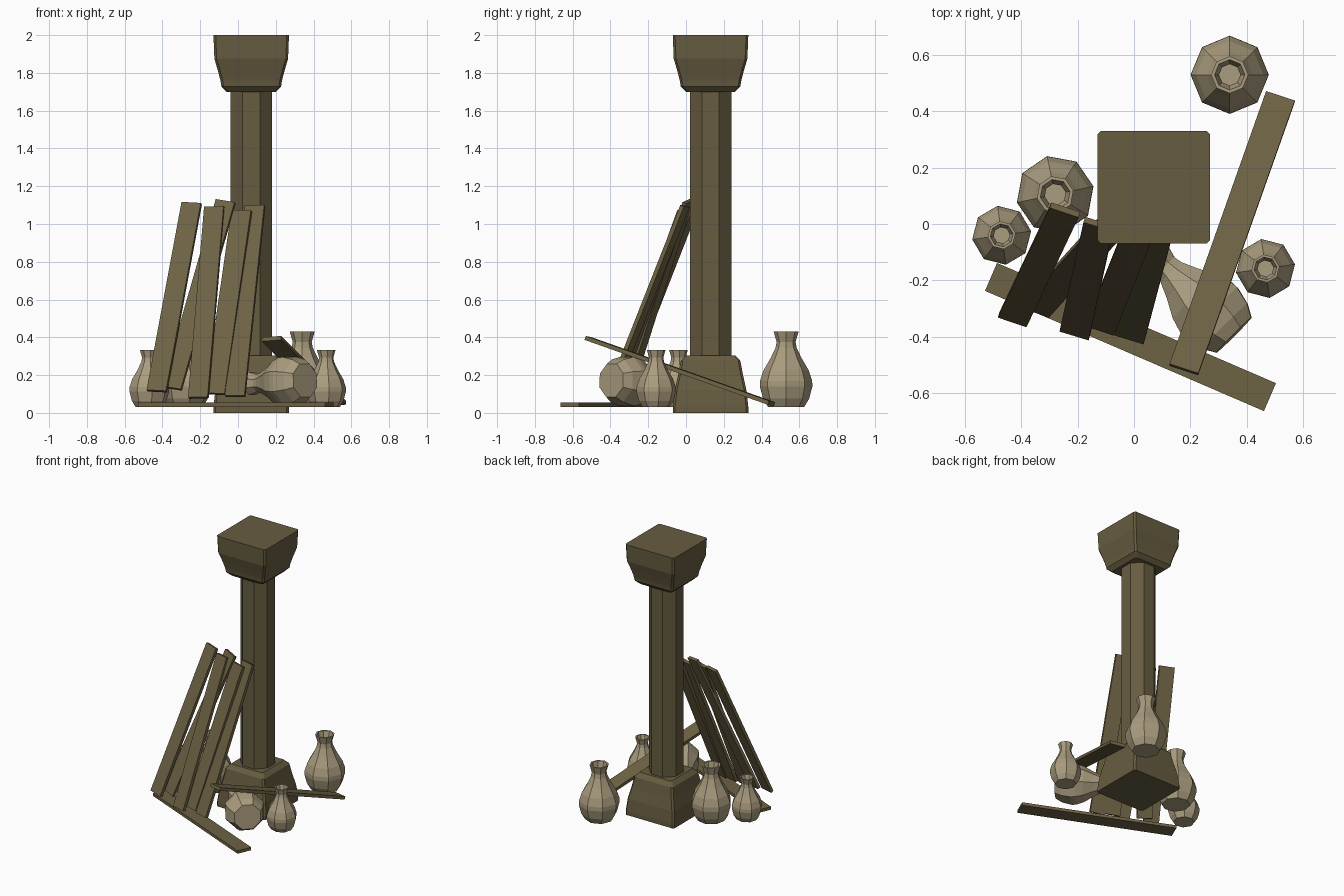
import bpy, bmesh, math
from mathutils import Vector, Matrix

if "Cube" in bpy.data.objects:
    bpy.data.objects.remove(bpy.data.objects["Cube"])


def material(name, rgb):
    m = bpy.data.materials.new(name)
    m.diffuse_color = (*rgb, 1)
    m.use_nodes = True
    m.node_tree.nodes["Principled BSDF"].inputs["Base Color"].default_value = m.diffuse_color
    return m


STONE = material("olive_stone", (0.135, 0.108, 0.052))
WOOD = material("brown_wood", (0.155, 0.122, 0.058))
CLAY = material("pale_clay", (0.40, 0.335, 0.21))


def loft(name, rings, mat, matrix=Matrix()):
    """Skin a stack of equal-sized rings and cap both ends."""
    bm = bmesh.new()
    loops = [[bm.verts.new(matrix @ Vector(p)) for p in ring] for ring in rings]
    n = len(loops[0])
    for a, b in zip(loops, loops[1:]):
        for i in range(n):
            j = (i + 1) % n
            bm.faces.new((a[i], a[j], b[j], b[i]))
    bm.faces.new(loops[0][::-1])
    bm.faces.new(loops[-1])
    me = bpy.data.meshes.new(name)
    bmesh.ops.recalc_face_normals(bm, faces=bm.faces)
    bm.to_mesh(me)
    bm.free()
    me.materials.append(mat)
    ob = bpy.data.objects.new(name, me)
    bpy.context.collection.objects.link(ob)
    return ob


def chamfered_square(h, z, c=0.012):
    q = [(h, h - c), (h - c, h), (c - h, h), (-h, h - c),
         (-h, c - h), (c - h, -h), (h - c, -h), (h, c - h)]
    return [(x, y, z) for x, y in q]


def octagon(r, z, turn=0.0):
    return [(r * math.cos(turn + i * math.pi / 4),
             r * math.sin(turn + i * math.pi / 4), z) for i in range(8)]


# Column: tapered base, octagonal shaft, flared capital
AT = Matrix.Translation((0.07, 0.13, 0))
BASE = [(0.20, 0), (0.20, 0.03), (0.19, 0.12), (0.172, 0.20), (0.158, 0.275), (0.13, 0.305)]
CAPITAL = [(0.13, 1.70), (0.158, 1.728), (0.163, 1.76), (0.176, 1.81), (0.195, 1.875), (0.20, 2.0)]
loft("column_base", [chamfered_square(h, z) for h, z in BASE], STONE, AT)
loft("column_shaft", [octagon(0.11 / math.cos(math.pi / 8), z, math.pi / 8)
                      for z in (0.29, 1.71)], STONE, AT)
loft("column_capital", [chamfered_square(h, z) for h, z in CAPITAL], STONE, AT)

# Pots: one lathed profile, outside then back down the inside
OUTER = [(0.095, 0), (0.122, 0.045), (0.139, 0.11), (0.138, 0.14), (0.12, 0.195),
         (0.082, 0.26), (0.056, 0.315), (0.05, 0.345), (0.066, 0.40)]
INNER = [(r - 0.012, max(z, 0.012)) for r, z in reversed(OUTER)]


def pot(name, loc, scale=1.0, turn=0.0, axis=(0, 0, 1)):
    rot = Vector((0, 0, 1)).rotation_difference(Vector(axis)).to_matrix().to_4x4()
    m = Matrix.Translation(loc) @ rot @ Matrix.Scale(scale, 4)
    loft(name, [octagon(r, z, math.radians(turn)) for r, z in OUTER + INNER], CLAY, m)


pot("large_pot_back", (0.34, 0.53, 0.03))
pot("large_pot_left", (-0.28, 0.105, 0.03), 1.0, 12)
pot("small_pot_left", (-0.47, -0.04, 0.03), 0.76, 8)
pot("small_pot_right", (0.467, -0.158, 0.03), 0.76, 8)
pot("fallen_pot", (0.355, -0.395, 0.172), 1.0, 22, (-0.7, 0.7, -0.04))


# Planks: box from end a to end b, with a given width direction
def plank(name, a, b, across, width=0.108, thick=0.022):
    a, b = Vector(a), Vector(b)
    along = (b - a).normalized()
    across = Vector(across)
    across = (across - along * across.dot(along)).normalized()
    up = along.cross(across)
    rings = []
    for p in (a, b):
        rings.append([p + across * (sx * width / 2) + up * (sy * thick / 2)
                      for sx, sy in ((-1, -1), (1, -1), (1, 1), (-1, 1))])
    loft(name, rings, WOOD)


plank("ground_plank", (-0.508, -0.188, 0.043), (0.483, -0.615, 0.043), (0.4, 0.92, 0))
plank("sloping_plank", (0.177, -0.517, 0.393), (0.52, 0.452, 0.05), (0.94, -0.33, 0.08))

LEANING = [((-0.43, -0.34, 0.115), (-0.245, 0.05, 1.11)),
           ((-0.35, -0.305, 0.13), (-0.065, 0.01, 1.12)),
           ((-0.21, -0.388, 0.08), (-0.125, 0.0, 1.09)),
           ((-0.12, -0.37, 0.10), (0.02, -0.02, 1.07)),
           ((-0.015, -0.402, 0.088), (0.09, -0.005, 1.095))]
for i, (lo, hi) in enumerate(LEANING):
    plank(f"leaning_plank_{i + 1}", lo, hi, (0.95, -0.3, 0))
